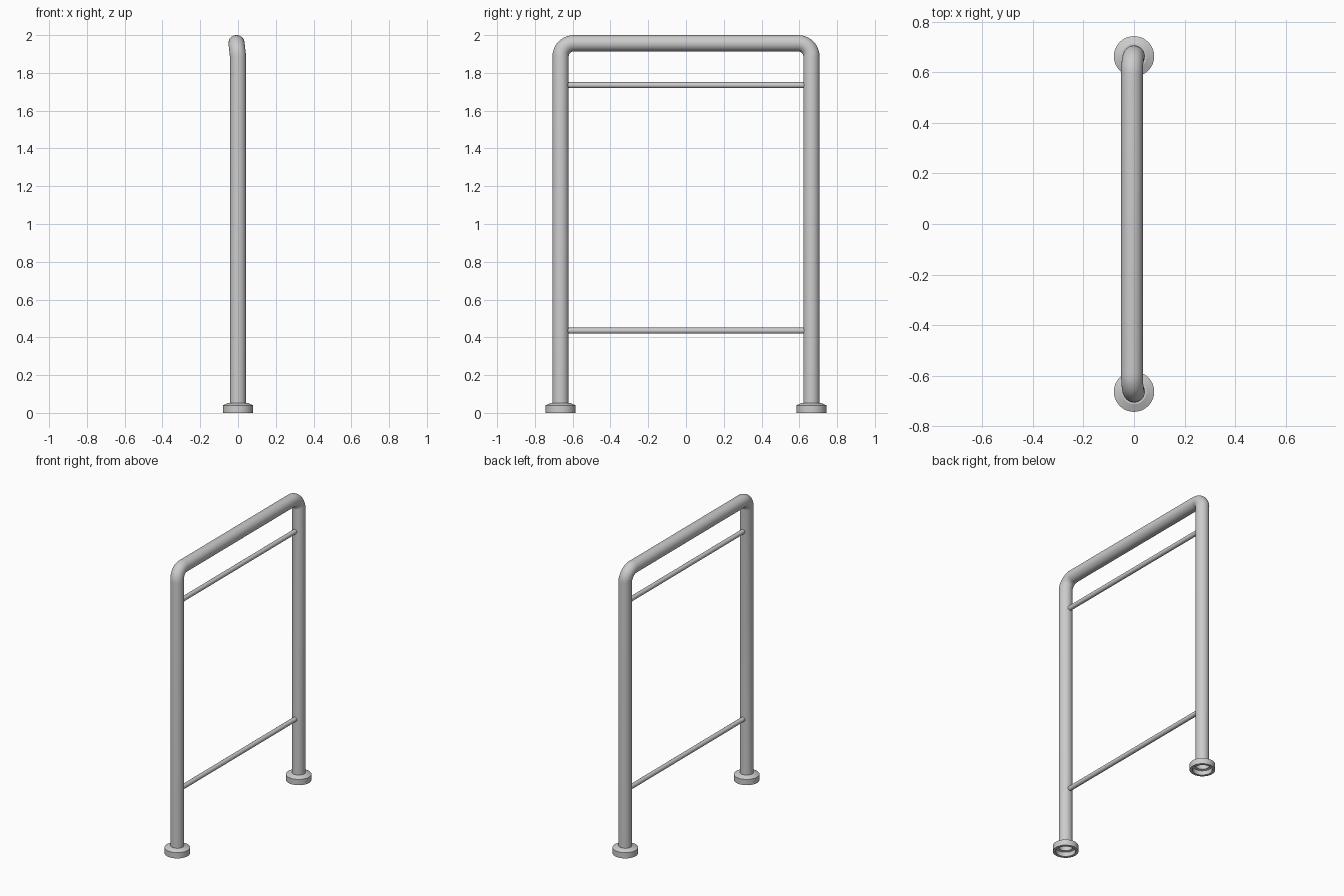
import bpy
import bmesh
from math import sin, cos, pi
from mathutils import Vector

cube = bpy.data.objects.get("Cube")
if cube:
    bpy.data.objects.remove(cube)

metal = bpy.data.materials.new("brushed_grey_metal")
metal.use_nodes = True
grey = (0.6, 0.6, 0.6, 1)
metal.diffuse_color = grey
metal.node_tree.nodes["Principled BSDF"].inputs["Base Color"].default_value = grey

LEG_Y, TUBE_R, BEND_R = 0.664, 0.043, 0.07
TOP_Z = 2 - TUBE_R
TOP_X = -0.008


def finish(name, bm, angle=0.6):
    bmesh.ops.recalc_face_normals(bm, faces=bm.faces)
    mesh = bpy.data.meshes.new(name)
    bm.to_mesh(mesh)
    bm.free()
    mesh.materials.append(metal)
    obj = bpy.data.objects.new(name, mesh)
    bpy.context.collection.objects.link(obj)
    bpy.ops.object.select_all(action='DESELECT')
    obj.select_set(True)
    bpy.context.view_layer.objects.active = obj
    bpy.ops.object.shade_smooth_by_angle(angle=angle)
    return obj


def bridge(bm, rings, closed=False):
    pairs = list(zip(rings, rings[1:]))
    if closed:
        pairs.append((rings[-1], rings[0]))
    for a, b in pairs:
        for i in range(len(a)):
            j = (i + 1) % len(a)
            bm.faces.new((a[i], a[j], b[j], b[i]))


def sweep(name, path, radius, sides):
    """Round tube along a path lying nearly in the YZ plane, open at both ends."""
    bm = bmesh.new()
    rings = []
    for i, p in enumerate(path):
        tangent = path[min(i + 1, len(path) - 1)] - path[max(i - 1, 0)]
        # Straight runs keep square ends where they meet the bends
        tangent.x = 0
        if abs(p.z - TOP_Z) < 1e-5 and len(path) > 2:
            tangent = Vector((0, 1, 0))
        elif abs(abs(p.y) - LEG_Y) < 1e-5:
            tangent = Vector((0, 0, 1 if p.y < 0 else -1))
        tangent.normalize()
        u = Vector((1, 0, 0))
        v = tangent.cross(u)
        rings.append([bm.verts.new(p + radius * (u * cos(2 * pi * k / sides) + v * sin(2 * pi * k / sides)))
                      for k in range(sides)])
    bridge(bm, rings)
    return finish(name, bm)


def lathe(name, profile, y, sides=32):
    """Closed profile of (radius, height) turned around a vertical axis."""
    bm = bmesh.new()
    rings = [[bm.verts.new((r * cos(2 * pi * k / sides), y + r * sin(2 * pi * k / sides), z))
              for k in range(sides)] for r, z in profile]
    bridge(bm, rings, closed=True)
    return finish(name, bm, 0.4)


# Main tube: up one leg, round the bend, across the top and down again
half = [Vector((0, -LEG_Y, 0.03))]
STEPS = 10
for i in range(STEPS + 1):
    t = i / STEPS * pi / 2
    half.append(Vector((TOP_X * sin(t),
                        -LEG_Y + BEND_R * (1 - cos(t)),
                        TOP_Z - BEND_R * (1 - sin(t)))))
path = half + [Vector((p.x, -p.y, p.z)) for p in reversed(half)]
sweep("tube_frame", path, TUBE_R, 32)

# Thin cross rails between the legs
for name, z in (("lower_rail", 0.435), ("upper_rail", 1.735)):
    sweep(name, [Vector((0, -0.628, z)), Vector((0, 0.628, z))], 0.016, 16)

# Hollow floor flanges with a chamfered top
flange = [(0.08, 0), (0.08, 0.04), (0.05, 0.053), (TUBE_R, 0.053),
          (TUBE_R, 0.035), (0.062, 0.03), (0.062, 0)]
for name, side in (("front_flange", -1), ("back_flange", 1)):
    lathe(name, flange, side * LEG_Y)
